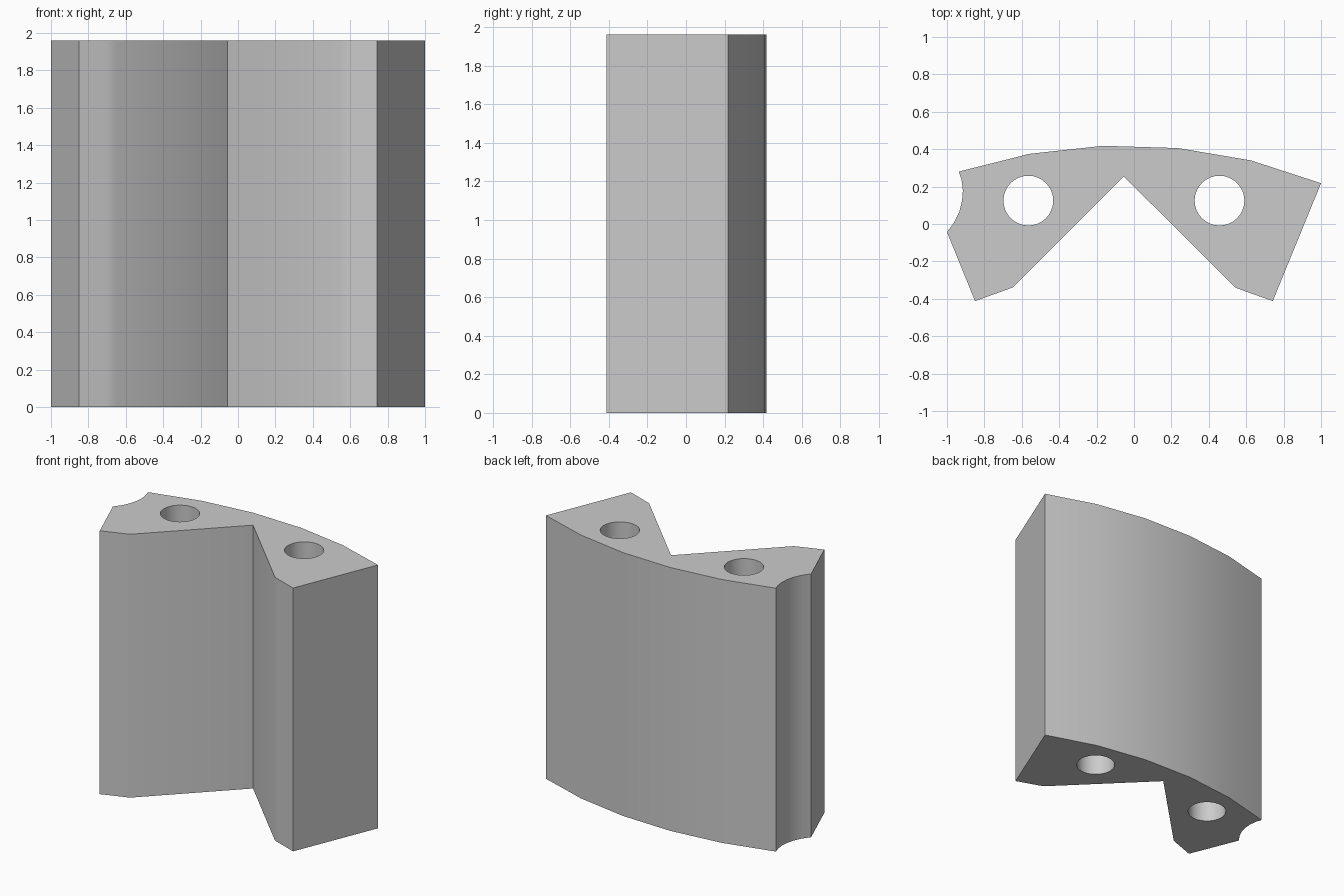
import bpy
import bmesh
from math import cos, sin, pi, radians

cube = bpy.data.objects.get("Cube")
if cube:
    bpy.data.objects.remove(cube, do_unlink=True)

HEIGHT = 1.96
HOLE_RADIUS = 0.133
HOLE_SIDES = 32

# Plain grey material
grey = bpy.data.materials.new("light_grey")
grey.use_nodes = True
colour = (0.6, 0.6, 0.6, 1)
grey.diffuse_color = colour
grey.node_tree.nodes["Principled BSDF"].inputs["Base Color"].default_value = colour

# Curved back, then straight right end, V notch and left end
outline = [(-0.937, 0.28), (-0.56, 0.375), (-0.165, 0.418), (0.235, 0.406),
           (0.625, 0.34), (1, 0.218), (0.742, -0.412), (0.595, -0.36),
           (0.542, -0.34), (-0.055, 0.255), (-0.65, -0.34), (-0.705, -0.36),
           (-0.85, -0.412), (-1, -0.043)]
# Concave groove at the left end
outline += [(-0.962, 0.008), (-0.934, 0.065), (-0.919, 0.125),
            (-0.915, 0.18), (-0.922, 0.235)]


def hole(cx, cy):
    """Ring of points around a bore."""
    steps = [2 * pi * i / HOLE_SIDES for i in range(HOLE_SIDES)]
    return [(cx + HOLE_RADIUS * cos(a), cy + HOLE_RADIUS * sin(a)) for a in steps]


bm = bmesh.new()


def add_loop(points):
    verts = [bm.verts.new((x, y, 0)) for x, y in points]
    return [bm.edges.new((v, verts[i - 1])) for i, v in enumerate(verts)]


# Profile with two through holes, filled and extruded upward
edges = add_loop(outline)
for cx in (-0.565, 0.457):
    edges += add_loop(hole(cx, 0.125))
bmesh.ops.triangle_fill(bm, edges=edges, use_beauty=True, use_dissolve=False)
base = bm.faces[:]
result = bmesh.ops.extrude_face_region(bm, geom=base, use_keep_orig=True)
top = [g for g in result["geom"] if isinstance(g, bmesh.types.BMVert)]
bmesh.ops.translate(bm, verts=top, vec=(0, 0, HEIGHT))
bmesh.ops.recalc_face_normals(bm, faces=bm.faces[:])

mesh = bpy.data.meshes.new("notched_block")
bm.to_mesh(mesh)
bm.free()
mesh.materials.append(grey)
block = bpy.data.objects.new("notched_block", mesh)
bpy.context.collection.objects.link(block)

# Smooth the gentle curves, keep the corners sharp
bpy.ops.object.select_all(action="DESELECT")
block.select_set(True)
bpy.context.view_layer.objects.active = block
bpy.ops.object.shade_smooth_by_angle(angle=radians(30))
